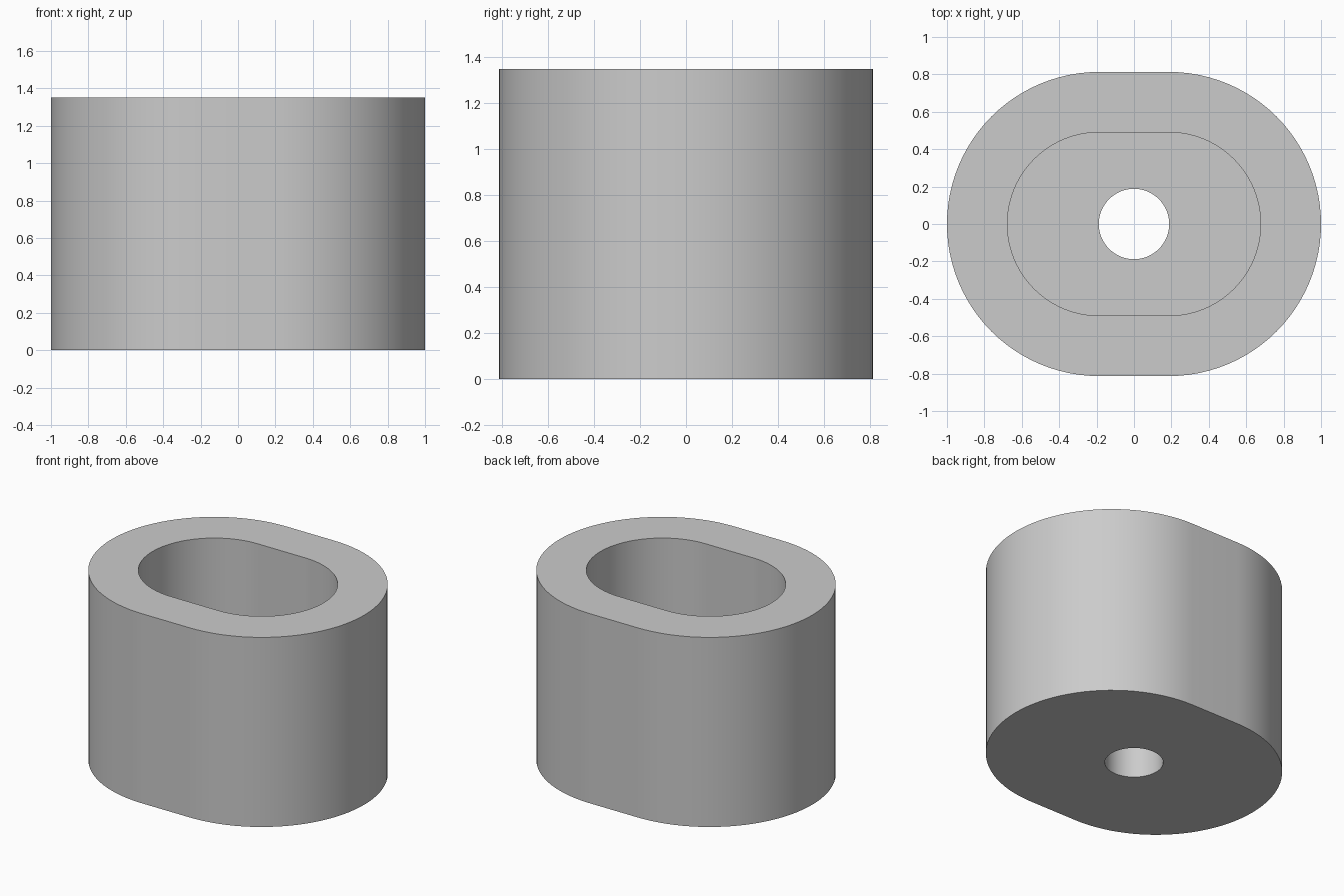
import bpy, bmesh
from math import pi, sin, cos, radians

cube = bpy.data.objects.get("Cube")
if cube:
    bpy.data.objects.remove(cube, do_unlink=True)

HEIGHT, FLOOR = 1.35, 0.32
OFFSET = 0.187      # distance of the round ends' centres from the middle
STEPS = 48          # segments per half circle


def rounded_loop(bm, radius, offset, z):
    """Ring of vertices: two half circles pushed apart along x."""
    ring = []
    for side in (1, -1):
        for i in range(STEPS + 1):
            a = -pi / 2 + pi * i / STEPS
            ring.append(bm.verts.new((side * (offset + radius * cos(a)),
                                      side * radius * sin(a), z)))
    return ring


# Closed section: outer wall, rim, pocket wall, pocket floor, hole wall, underside
section = [(0.813, OFFSET, 0), (0.813, OFFSET, HEIGHT),
           (0.49, OFFSET, HEIGHT), (0.49, OFFSET, FLOOR),
           (0.188, 0, FLOOR), (0.188, 0, 0)]

bm = bmesh.new()
rings = [rounded_loop(bm, *s) for s in section]
for k, low in enumerate(rings):
    high = rings[(k + 1) % len(rings)]
    for i in range(len(low)):
        j = (i + 1) % len(low)
        bm.faces.new((low[i], low[j], high[j], high[i]))
bmesh.ops.remove_doubles(bm, verts=bm.verts, dist=0.0001)
bmesh.ops.recalc_face_normals(bm, faces=bm.faces)

mesh = bpy.data.meshes.new("oval_sleeve")
bm.to_mesh(mesh)
bm.free()
sleeve = bpy.data.objects.new("oval_sleeve", mesh)
bpy.context.collection.objects.link(sleeve)

# Plain grey
grey = bpy.data.materials.new("light_grey")
grey.use_nodes = True
colour = (0.6, 0.6, 0.6, 1)
grey.diffuse_color = colour
grey.node_tree.nodes["Principled BSDF"].inputs["Base Color"].default_value = colour
mesh.materials.append(grey)

# Smooth walls, sharp rims
bpy.ops.object.select_all(action='DESELECT')
sleeve.select_set(True)
bpy.context.view_layer.objects.active = sleeve
bpy.ops.object.shade_smooth_by_angle(angle=radians(30))
